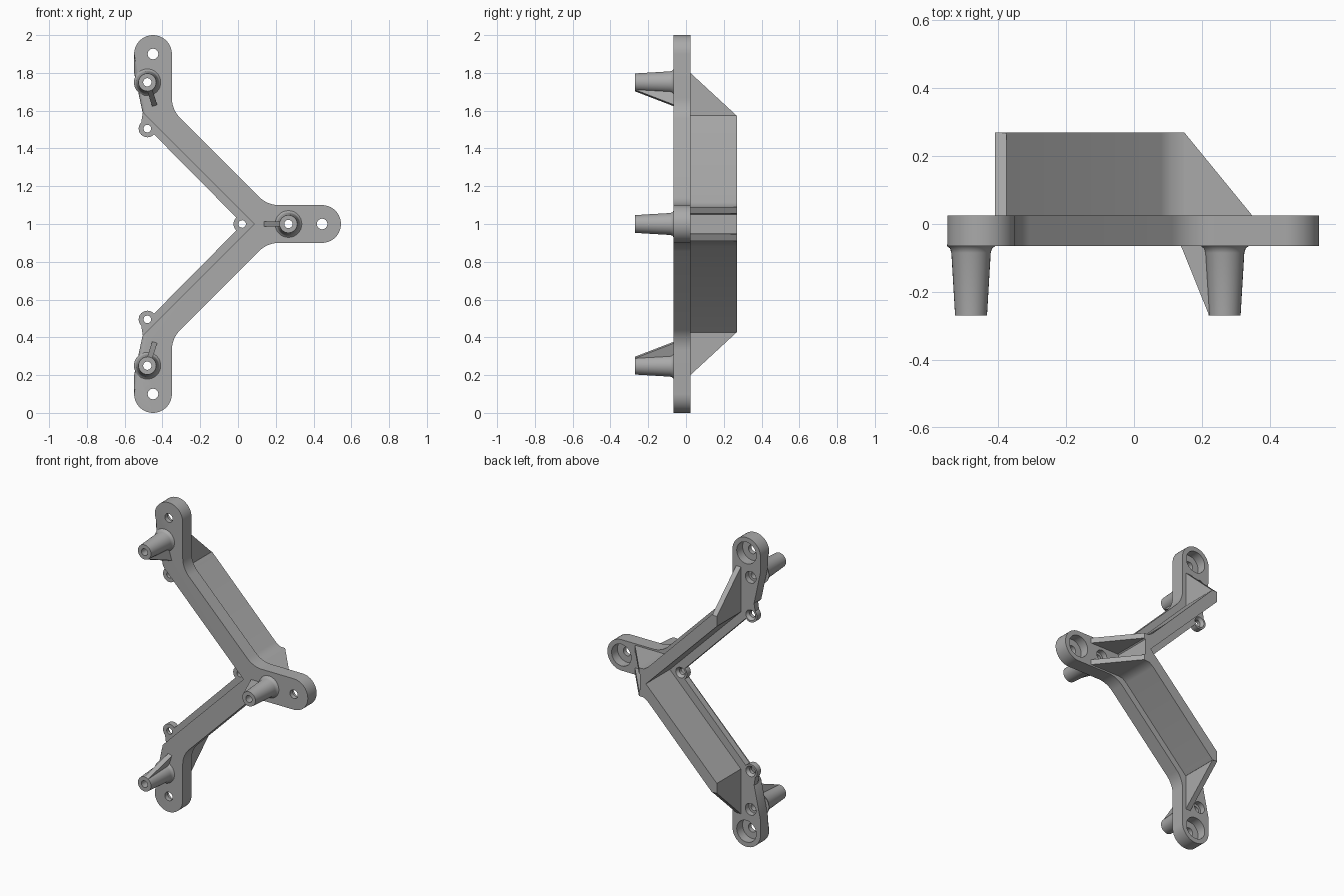
import bpy, bmesh, math
from mathutils import Vector

if "Cube" in bpy.data.objects:
    bpy.data.objects.remove(bpy.data.objects["Cube"])

FRONT, BACK, TOP, MID = -0.065, 0.025, 0.27, 1.0

grey = bpy.data.materials.new("plain grey")
grey.use_nodes = True
grey.diffuse_color = (0.4, 0.4, 0.4, 1)
grey.node_tree.nodes["Principled BSDF"].inputs["Base Color"].default_value = (0.4, 0.4, 0.4, 1)


def finish(name, bm):
    bmesh.ops.remove_doubles(bm, verts=bm.verts, dist=0.0003)
    bmesh.ops.recalc_face_normals(bm, faces=bm.faces)
    mesh = bpy.data.meshes.new(name)
    bm.to_mesh(mesh)
    bm.free()
    mesh.materials.append(grey)
    ob = bpy.data.objects.new(name, mesh)
    bpy.context.collection.objects.link(ob)
    return ob


def smooth(ob):
    bpy.ops.object.select_all(action="DESELECT")
    ob.select_set(True)
    bpy.context.view_layer.objects.active = ob
    bpy.ops.object.shade_smooth_by_angle(angle=math.radians(35))


def upright(a, b, d):
    return Vector((a, d, MID + b))


def prism_bm(pts, d0, d1, place=upright):
    """Extrude a 2D outline from depth d0 to d1."""
    bm = bmesh.new()
    low = [bm.verts.new(place(a, b, d0)) for a, b in pts]
    high = [bm.verts.new(place(a, b, d1)) for a, b in pts]
    bm.faces.new(low)
    bm.faces.new(high)
    for i in range(len(pts)):
        j = (i + 1) % len(pts)
        bm.faces.new((low[i], low[j], high[j], high[i]))
    return bm


def lathe(name, profile, x, w, steps=32):
    """Revolve closed (radius, y) profile around the y direction."""
    bm = bmesh.new()
    vs = [bm.verts.new((x + r, y, MID + w)) for r, y in profile]
    es = [bm.edges.new((vs[i], vs[(i + 1) % len(vs)])) for i in range(len(vs))]
    bmesh.ops.spin(bm, geom=vs + es, cent=(x, 0, MID + w), axis=(0, 1, 0),
                   angle=math.tau, steps=steps, use_merge=False)
    bmesh.ops.dissolve_degenerate(bm, dist=0.0003, edges=bm.edges)
    return finish(name, bm)


def rounded(corners, n=10):
    """Replace each (x, w, radius) corner by an arc."""
    out = []
    for i, (x, w, r) in enumerate(corners):
        p = Vector((x, w))
        if not r:
            out.append(p)
            continue
        u = (Vector(corners[i - 1][:2]) - p).normalized()
        v = (Vector(corners[(i + 1) % len(corners)][:2]) - p).normalized()
        half = u.angle(v) / 2
        c = p + (u + v).normalized() * (r / math.sin(half))
        a, b = p + u * (r / math.tan(half)) - c, p + v * (r / math.tan(half)) - c
        sweep = a.angle_signed(b)
        for k in range(n + 1):
            t = -sweep * k / n
            out.append(c + Vector((a.x * math.cos(t) - a.y * math.sin(t),
                                   a.x * math.sin(t) + a.y * math.cos(t))))
    clean = []
    for q in out:
        if not clean or (q - clean[-1]).length > 0.001:
            clean.append(q)
    return clean


def mirrored(half):
    """Close a half outline across the middle height."""
    return half + [(x, -w) for x, w in reversed(half) if w]


# Main plate: two slanted arms and three round lobes, softened front rim
corners = [(0.085, 0, 0), (-0.505, 0.59, 0), (-0.55, 0.8, 0), (-0.55, 1, 0.1),
           (-0.35, 1, 0.1), (-0.35, 0.605, 0.15), (0.155, 0.1, 0.15), (0.545, 0.1, 0.1)]
corners += [(x, -w, r) for x, w, r in reversed(corners[1:])]
bm = prism_bm(rounded(corners), FRONT, BACK)


def on_inner_edge(v):
    return abs(v.co.x + abs(v.co.z - MID) - 0.085) < 0.002


rim = [e for e in bm.edges if all(v.co.y < FRONT + 0.001 for v in e.verts)
       and not all(on_inner_edge(v) for v in e.verts)]
bmesh.ops.bevel(bm, geom=rim, offset=0.022, segments=4, profile=0.5, affect="EDGES")
plate = finish("main_plate", bm)

# Thin inner flange with screw ears
flange = finish("inner_flange", prism_bm(
    [(0.086, 0), (-0.504, 0.59), (-0.515, 0.52), (-0.46, 0.49), (0.025, 0),
     (-0.46, -0.49), (-0.515, -0.52), (-0.504, -0.59)], FRONT + 0.05, BACK))

lobes = [(-0.45, 0.9), (-0.45, -0.9), (0.445, 0)]
pegs = [(-0.48, 0.75, 0.3, -0.95), (-0.48, -0.75, 0.3, 0.95), (0.267, 0, -1, 0)]
ears = [(-0.48, 0.505), (-0.48, -0.505), (0.022, 0)]

# Cutters: counterbored lobe holes, peg holes and ear holes
cutters = [lathe("lobe_cutter", [(0, -0.1), (0.028, -0.1), (0.028, -0.035),
                                 (0.07, -0.035), (0.07, 0.05), (0, 0.05)], x, w)
           for x, w in lobes]
cutters += [lathe("peg_cutter", [(0, -0.1), (0.022, -0.1), (0.022, -0.01),
                                 (0.038, -0.01), (0.038, 0.05), (0, 0.05)], x, w)
            for x, w, _, _ in pegs]
ear_cutters = [lathe("ear_cutter", [(0, -0.1), (0.045, -0.1), (0.045, 0.1), (0, 0.1)], x, w)
               for x, w in ears]


def cut(ob, tools):
    bpy.context.view_layer.objects.active = ob
    for tool in tools:
        mod = ob.modifiers.new("hole", "BOOLEAN")
        mod.operation, mod.solver, mod.object = "DIFFERENCE", "EXACT", tool
        bpy.ops.object.modifier_apply(modifier=mod.name)


cut(plate, cutters)
cut(flange, ear_cutters)
for tool in cutters + ear_cutters:
    bpy.data.objects.remove(tool)
parts = [plate, flange]

# Countersunk ear rings
for x, w in ears:
    parts.append(lathe("screw_ear", [(0.02, FRONT + 0.05), (0.046, FRONT + 0.05), (0.046, BACK),
                                     (0.034, BACK), (0.02, BACK - 0.018)], x, w))

# Tall back wall along both arms
wall_half = [(0.098, 0), (-0.41, 0.508), (-0.41, 0.57), (-0.375, 0.575), (-0.355, 0.555),
             (0.08, 0.115), (0.11, 0.093), (0.148, 0.09), (0.148, 0.057), (0.14, 0.05), (0.14, 0)]
parts.append(finish("back_wall", prism_bm(mirrored(wall_half), BACK - 0.002, TOP)))

# Sloping ribs from the wall ends to the lobes
for s in (1, -1):
    parts.append(finish("end_rib", prism_bm(
        [(0.55, BACK - 0.002), (0.8, BACK - 0.002), (0.572, TOP), (0.55, TOP)], -0.41, -0.376,
        lambda a, b, d: Vector((d, b, MID + s * a)))))
    parts.append(finish("hub_rib", prism_bm(
        [(0.13, BACK - 0.002), (0.35, BACK - 0.002), (0.148, TOP), (0.13, TOP)], 0.056, 0.09,
        lambda a, b, d: Vector((a, b, MID + s * d)))))

# Hollow tapered pegs, each with a triangular gusset
for x, w, dx, dw in pegs:
    parts.append(lathe("peg", [(0.022, -0.06), (0.022, -0.27), (0.047, -0.27), (0.058, -0.085),
                               (0.062, -0.072), (0.071, FRONT), (0.071, -0.06)], x, w))
    along = Vector((dx, 0, dw)).normalized()
    side = along.cross(Vector((0, 1, 0)))
    base = Vector((x, 0, MID + w))
    parts.append(finish("peg_gusset", prism_bm(
        [(0.03, -0.06), (0.132, -0.06), (0.125, FRONT - 0.008), (0.046, -0.269), (0.03, -0.269)],
        -0.014, 0.014, lambda a, b, d: base + along * a + side * d + Vector((0, b, 0)))))

for ob in parts:
    smooth(ob)
